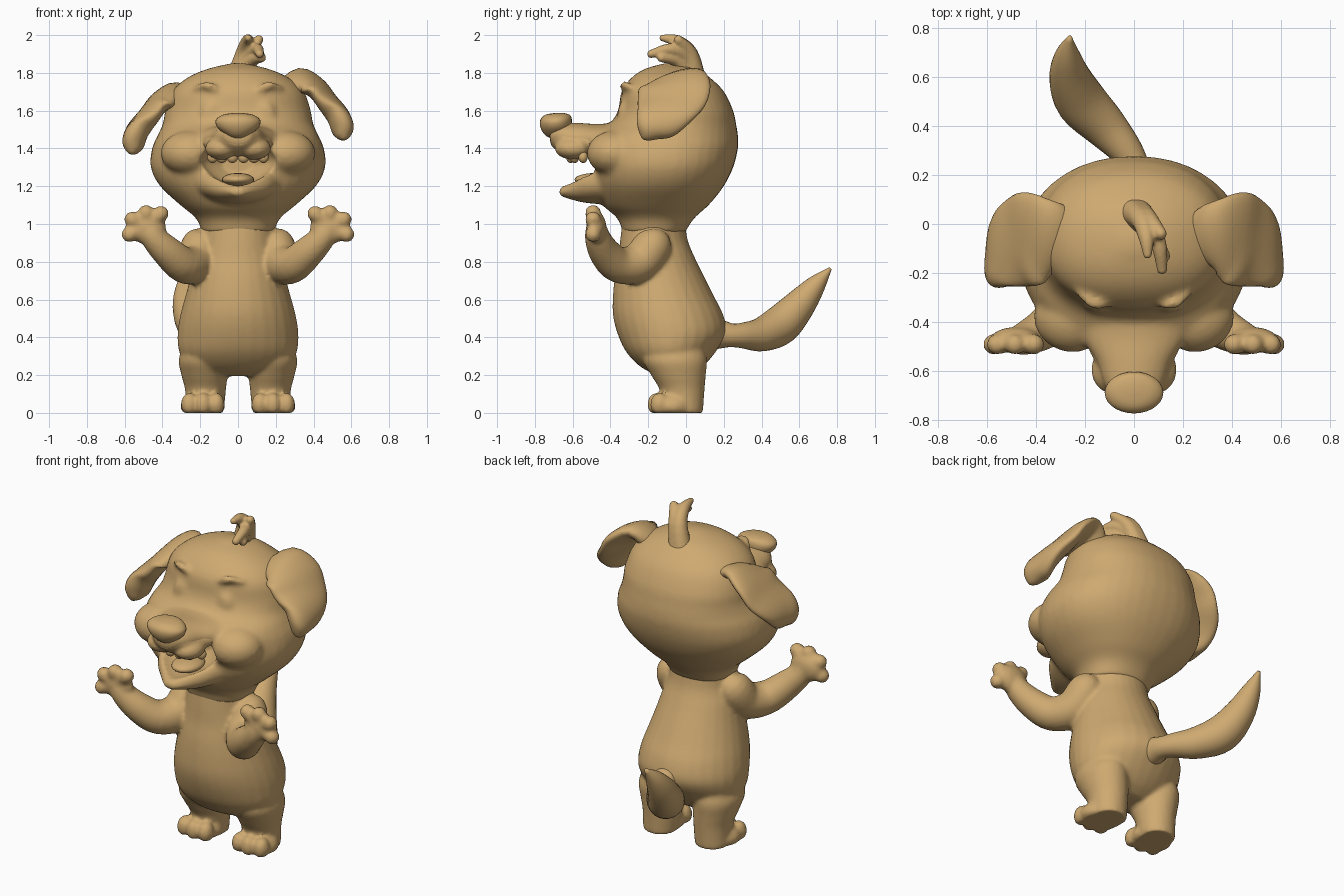
import bpy, bmesh, math
from mathutils import Vector, Matrix

X, Y, Z = Vector((1, 0, 0)), Vector((0, 1, 0)), Vector((0, 0, 1))
tan = bpy.data.materials.new("tan")
tan.diffuse_color = (0.62, 0.40, 0.165, 1)


def spline(rows, steps=4):
    """Smoothly resample rows of numbers (Catmull-Rom)."""
    out, n = [], len(rows)
    for i in range(n - 1):
        a, b, c, d = rows[max(i - 1, 0)], rows[i], rows[i + 1], rows[min(i + 2, n - 1)]
        for k in range(steps):
            t = k / steps
            out.append([0.5 * (2 * q + (r - p) * t + (2 * p - 5 * q + 4 * r - s) * t * t
                               + (3 * q - p - 3 * r + s) * t ** 3)
                        for p, q, r, s in zip(a, b, c, d)])
    return out + [list(rows[-1])]


def loft(bm, rows, u_hint=X, v_fixed=None, power=2.0, sides=28):
    """Closed skin over rows (x, y, z, ru[, rv]); rings follow the path unless v is fixed."""
    rows = spline([tuple(r) if len(r) == 5 else tuple(r) + (r[3],) for r in rows])
    pts = [Vector(r[:3]) for r in rows]
    rings, e = [], 2 / power
    for i, r in enumerate(rows):
        u, v = u_hint, v_fixed
        if v is None:
            t = (pts[min(i + 1, len(pts) - 1)] - pts[max(i - 1, 0)]).normalized()
            u = (u_hint - t * u_hint.dot(t)).normalized()
            v = t.cross(u)
        ring = []
        for k in range(sides):
            a = 2 * math.pi * k / sides
            c, s = math.cos(a), math.sin(a)
            ring.append(bm.verts.new(pts[i] + u * math.copysign(abs(c) ** e, c) * max(r[3], .004)
                                     + v * math.copysign(abs(s) ** e, s) * max(r[4], .004)))
        rings.append(ring)
    faces = [bm.faces.new(rings[0]), bm.faces.new(rings[-1][::-1])]
    for p, q in zip(rings, rings[1:]):
        for k in range(sides):
            j = (k + 1) % sides
            faces.append(bm.faces.new((p[k], q[k], q[j], p[j])))
    bmesh.ops.recalc_face_normals(bm, faces=faces)


def ball(bm, center, radii):
    m = Matrix.Translation(center) @ Matrix.Diagonal((*radii, 1))
    bmesh.ops.create_uvsphere(bm, u_segments=24, v_segments=14, radius=1, matrix=m)


def finish(bm, name, voxel=0, smooth=4, cutter=None):
    """Turn the parts into one object, optionally fused, hollowed and softened."""
    for v in bm.verts:
        v.co.z = max(v.co.z, 0)
    me = bpy.data.meshes.new(name)
    for f in bm.faces:
        f.smooth = True
    bm.to_mesh(me)
    bm.free()
    me.materials.append(tan)
    ob = bpy.data.objects.new(name, me)
    bpy.context.collection.objects.link(ob)

    def fuse():
        m = ob.modifiers.new("fuse", 'REMESH')
        m.mode, m.voxel_size, m.use_smooth_shade = 'VOXEL', voxel, True
    if voxel:
        fuse()
        if cutter:
            b = ob.modifiers.new("hollow", 'BOOLEAN')
            b.operation, b.solver, b.object = 'DIFFERENCE', 'EXACT', cutter
            fuse()
        s = ob.modifiers.new("soften", 'SMOOTH')
        s.factor, s.iterations = 0.5, smooth
    return ob


def flip(rows, s, dz=0):
    return [(r[0] * s, r[1], r[2] + dz) + tuple(r[3:]) for r in rows]


# Body: torso, legs, feet and arms
bm = bmesh.new()
loft(bm, [(0, -.06, .195, .16, .08), (0, -.075, .24, .25, .16), (0, -.08, .32, .31, .235),
          (0, -.075, .42, .32, .288), (0, -.095, .52, .305, .292), (0, -.12, .62, .278, .267),
          (0, -.14, .72, .25, .237), (0, -.155, .82, .225, .203), (0, -.17, .92, .197, .178),
          (0, -.17, 1.06, .19, .16)], X, Y)
for s in (-1, 1):
    loft(bm, flip([(.175, -.01, 0, .10, .10), (.172, -.02, .12, .108, .118),
                   (.178, -.04, .2, .122, .145), (.185, -.06, .29, .128, .17),
                   (.16, -.06, .4, .10, .14)], s), X, Y)
    ball(bm, (.187 * s, -.07, .035), (.118, .11, .078))
    for x, y in ((.115, -.145), (.185, -.155), (.258, -.14)):
        ball(bm, (x * s, y, .045), (.044, .05, .062))
    loft(bm, flip([(.16, -.15, .94, .05), (.195, -.17, .895, .10), (.225, -.25, .795, .105),
                   (.29, -.36, .785, .096), (.37, -.43, .85, .084), (.44, -.465, .92, .07),
                   (.47, -.475, .97, .06)], s))
    ball(bm, (.485 * s, -.475, .98), (.105, .054, .085))
    for x, z in ((.408, 1.055), (.487, 1.06), (.56, 1.025), (.575, .945)):
        loft(bm, [(.485 * s, -.475, .985, .04), (x * s, -.492, z, .042)], Y)
        ball(bm, (x * s, -.492, z), (.042, .042, .042))
finish(bm, "body", .012, 5)

# Tail
bm = bmesh.new()
loft(bm, [(0, .12, .42, .09), (0, .20, .415, .072), (-.005, .25, .41, .062), (-.04, .31, .41, .07),
          (-.12, .40, .415, .09), (-.215, .50, .465, .104), (-.262, .60, .57, .085),
          (-.272, .69, .68, .052), (-.262, .765, .765, .008)])
finish(bm, "tail")

# Mouth cutter, pointed at the bottom like a wide smile
bm = bmesh.new()
loft(bm, [(0, -.75, 1.29, .10, .07), (0, -.62, 1.30, .135, .10), (0, -.53, 1.335, .20, .135),
          (0, -.44, 1.33, .18, .12), (0, -.35, 1.32, .09, .06)], X, Z, 1.6)
mouth = finish(bm, "mouth_cutter")
mouth.hide_render = True
mouth.hide_viewport = True

# Head: skull, cheeks, snout bridge, jaw, eyes and brows
bm = bmesh.new()
loft(bm, [(0, -.17, .955, .19, .165), (0, -.16, 1.03, .222, .203), (0, -.16, 1.1, .305, .28),
          (0, -.145, 1.2, .412, .345), (0, -.13, 1.3, .462, .38), (0, -.12, 1.4, .455, .395),
          (0, -.11, 1.47, .425, .385), (0, -.07, 1.53, .398, .335), (0, -.055, 1.6, .385, .305),
          (0, -.07, 1.7, .35, .272), (0, -.08, 1.77, .275, .213), (0, -.08, 1.82, .165, .14),
          (0, -.08, 1.852, .03, .03)], X, Y, 2.2, 40)
loft(bm, [(0, -.30, 1.45, .26, .10), (0, -.45, 1.445, .22, .085), (0, -.56, 1.45, .155, .085),
          (0, -.66, 1.46, .12, .075), (0, -.72, 1.47, .07, .05)], X, Z)
loft(bm, [(0, -.38, 1.23, .26, .13), (0, -.52, 1.21, .18, .10), (0, -.60, 1.185, .105, .058),
          (0, -.672, 1.168, .03, .018)], X, Z)
for s in (-1, 1):
    ball(bm, (.25 * s, -.375, 1.375), (.16, .15, .12))
    ball(bm, (.14 * s, -.333, 1.57), (.06, .03, .08))
    loft(bm, flip([(.10, -.325, 1.70, .014), (.16, -.328, 1.735, .022),
                   (.235, -.275, 1.715, .012)], s), Z)
finish(bm, "head", .013, 5, mouth)

# Upper lip, closing the snout above the mouth
bm = bmesh.new()
loft(bm, [(0, -.40, 1.43, .19, .05), (0, -.50, 1.43, .19, .07), (0, -.58, 1.435, .15, .085),
          (0, -.66, 1.45, .12, .08), (0, -.715, 1.465, .07, .05)], X, Z)
for s in (-1, 1):
    ball(bm, (.085 * s, -.595, 1.40), (.09, .10, .06))
finish(bm, "upper_lip", .011, 4)

# Nose, wide on top and tapering down
bm = bmesh.new()
loft(bm, [(0, -.68, 1.445, .02, .02), (0, -.69, 1.47, .06, .055), (0, -.69, 1.51, .108, .08),
          (0, -.688, 1.55, .118, .084), (0, -.68, 1.578, .08, .065), (0, -.67, 1.588, .02, .02)], X, Y)
finish(bm, "nose")

# Tongue and teeth
bm = bmesh.new()
ball(bm, (0, -.48, 1.235), (.085, .11, .035))
finish(bm, "tongue")
bm = bmesh.new()
for s in (-1, 1):
    for x, y, r in ((.03, -.61, .03), (.085, -.59, .03), (.135, -.545, .028)):
        ball(bm, (x * s, y, 1.355), (r, .025, .032))
finish(bm, "teeth")

# Floppy ears, pointed low at the front, the left one hanging lower
ear = [(.25, -.05, 1.70, .09, .06), (.33, -.05, 1.758, .15, .052), (.41, -.055, 1.72, .19, .05),
       (.475, -.085, 1.645, .185, .052), (.53, -.135, 1.57, .145, .06), (.553, -.185, 1.51, .095, .06),
       (.555, -.215, 1.465, .04, .035), (.553, -.225, 1.45, .01, .01)]
for name, s, dz in (("right_ear", 1, 0), ("left_ear", -1, -.075)):
    bm = bmesh.new()
    loft(bm, flip(ear, s, dz), Vector((-.12 * s, 1, .32)))
    finish(bm, name)

# Hair tuft
bm = bmesh.new()
for strand in ([(-.01, .05, 1.75, .06), (.03, .02, 1.90, .045), (.05, -.05, 1.968, .034), (.055, -.125, 1.985, .018)],
               [(0, .02, 1.75, .06), (.05, 0, 1.88, .045), (.10, -.08, 1.925, .033), (.115, -.185, 1.90, .022)],
               [(.02, .02, 1.75, .05), (.07, -.04, 1.86, .036), (.125, -.13, 1.88, .024)],
               [(.01, .05, 1.75, .06), (.055, .02, 1.90, .042), (.11, -.04, 1.975, .025)]):
    loft(bm, strand, X, sides=16)
    ball(bm, strand[-1][:3], (strand[-1][3],) * 3)
finish(bm, "hair_tuft", .009, 2)
